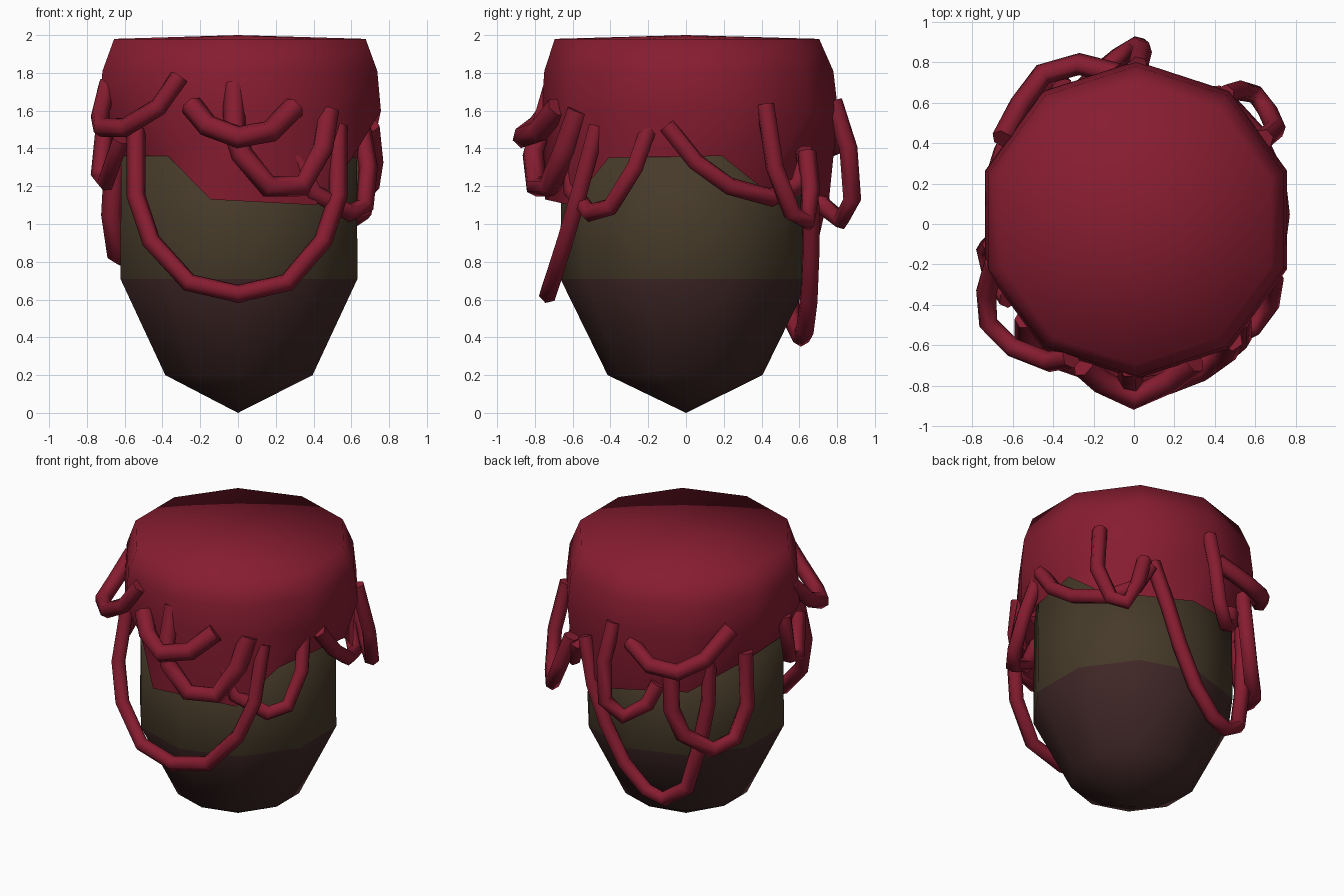
import bpy
from math import cos, sin, radians

SIDES = 10

default_cube = bpy.data.objects.get("Cube")
if default_cube:
    bpy.data.objects.remove(default_cube, do_unlink=True)


def make_material(name, color):
    material = bpy.data.materials.new(name)
    material.use_nodes = True
    material.diffuse_color = (*color, 1)
    shader = next(n for n in material.node_tree.nodes if n.type == 'BSDF_PRINCIPLED')
    shader.inputs["Base Color"].default_value = (*color, 1)
    return material


crimson = make_material("crimson", (0.242, 0.012, 0.03))
olive = make_material("dark olive", (0.061, 0.042, 0.022))
brown = make_material("dark brown", (0.051, 0.02, 0.02))


def polar(radius, degrees, z, center=(0, 0)):
    angle = radians(degrees)
    return (center[0] + radius * cos(angle), center[1] + radius * sin(angle), z)


def ring_angles():
    return [18 + 360 / SIDES * i for i in range(SIDES)]


def skin(name, rings, materials, start_tip=None, end_tip=None):
    """Joins rings of equal size, listed from low to high, with optional end points."""
    verts = [p for ring in rings for p in ring]
    faces = []
    for r in range(len(rings) - 1):
        for i in range(SIDES):
            j = (i + 1) % SIDES
            low, high = r * SIDES, (r + 1) * SIDES
            faces.append((low + i, low + j, high + j, high + i))
    last = (len(rings) - 1) * SIDES
    if start_tip:
        verts.append(start_tip)
        faces += [(len(verts) - 1, (i + 1) % SIDES, i) for i in range(SIDES)]
    if end_tip:
        verts.append(end_tip)
        faces += [(last + i, last + (i + 1) % SIDES, len(verts) - 1) for i in range(SIDES)]
    mesh = bpy.data.meshes.new(name)
    mesh.from_pydata(verts, [], faces)
    for material in materials:
        mesh.materials.append(material)
    mesh.shade_smooth()
    obj = bpy.data.objects.new(name, mesh)
    bpy.context.collection.objects.link(obj)
    return obj


def strand(name, points, thickness=0.05):
    """A round cord that follows a bent path."""
    curve = bpy.data.curves.new(name, 'CURVE')
    curve.dimensions = '3D'
    curve.bevel_depth = thickness
    curve.bevel_resolution = 1
    curve.use_fill_caps = True
    spline = curve.splines.new('POLY')
    spline.points.add(len(points) - 1)
    for target, point in zip(spline.points, points):
        target.co = (*point, 1)
    spline.use_smooth = True
    curve.materials.append(crimson)
    obj = bpy.data.objects.new(name, curve)
    bpy.context.collection.objects.link(obj)


# Tapered body: brown pointed base, olive upper band
body_profile = [(0.41, 0.2), (0.66, 0.71), (0.655, 1.45)]
body_rings = [[polar(r, a, z, (0.005, -.005)) for a in ring_angles()] for r, z in body_profile]
body = skin("body", body_rings, [olive, brown], (0, 0, 0), (0, 0, 1.5))
for face in body.data.polygons:
    face.material_index = 1 if face.center.z < 0.71 else 0

# Cap with an uneven hem that hangs lower and wider at the front and back:
# (radius, angle, height) for each side
hem = [(.73, 15, 1.36), (.74, 33, 1.19), (.77, 80, 1.14), (.74, 126, 1.2),
       (.665, 162, 1.34), (.665, 198, 1.36), (.665, 236, 1.36),
       (.76, 259, 1.13), (.74, 304, 1.1), (.73, 326, 1.35)]
cap_rings = [[polar(r, a, z) for r, a, z in hem]]
for radius, z, shift in [(0.785, 1.6, .02), (0.765, 1.81, .015), (0.7, 1.98, .005)]:
    cap_rings.append([polar(radius, a, z, (0.01, shift)) for a in ring_angles()])
skin("cap", cap_rings, [crimson], end_tip=(0, 0, 2))

# Hanging loops on the front
strand("front_long_loop", [
    (-.54, -.47, 1.5), (-.54, -.57, 1.15), (-.46, -.64, .91), (-.26, -.71, .69),
    (0, -.73, .63), (.26, -.71, .69), (.45, -.64, .91), (.53, -.57, 1.15),
    (.53, -.47, 1.52)])
strand("front_center_loop", [
    (-.25, -.7, 1.63), (-.16, -.78, 1.52), (0, -.86, 1.46),
    (.17, -.78, 1.49), (.3, -.68, 1.62)], 0.06)
strand("front_hook_loop", [
    (-.02, -.7, 1.74), (-.02, -.77, 1.5), (.02, -.81, 1.37), (.16, -.79, 1.2),
    (.34, -.72, 1.2), (.45, -.64, 1.4), (.48, -.57, 1.6)], 0.06)
strand("front_right_loop", [
    (-.31, -.66, 1.78), (-.42, -.68, 1.62), (-.6, -.61, 1.51),
    (-.72, -.49, 1.51), (-.73, -.34, 1.58), (-.69, -.2, 1.74)], 0.052)

# Hanging loops on the sides
strand("left_front_loop", [
    (.31, -.6, 1.36), (.4, -.6, 1.17), (.59, -.51, 1.06), (.67, -.4, 1.09),
    (.69, -.27, 1.3), (.65, -.19, 1.53)])
strand("left_swag", [
    (.7, -.1, 1.52), (.72, .05, 1.33), (.7, .23, 1.2),
    (.6, .45, 1.14), (.47, .59, 1.2), (.4, .64, 1.35)])
strand("left_back_loop", [
    (.64, .42, 1.63), (.7, .47, 1.3), (.66, .56, 1.06),
    (.6, .64, 1.01), (.52, .66, 1.18), (.45, .64, 1.38)])
strand("right_short_loop", [
    (-.7, -.1, 1.55), (-.73, -.12, 1.26), (-.7, -.25, 1.22), (-.62, -.37, 1.45)])
strand("right_back_loop", [
    (-.35, .67, 1.4), (-.37, .69, 1.1), (-.43, .65, .92), (-.57, .52, .8),
    (-.64, .37, .84), (-.67, .27, 1.05), (-.65, .26, 1.42)], 0.055)

# Hanging loops on the back
strand("back_long_loop", [
    (.36, .62, 1.4), (.27, .66, 1.1), (.17, .66, .85), (.03, .65, .6),
    (-.13, .63, .44), (-.25, .61, .4), (-.4, .56, .5), (-.47, .52, .8),
    (-.51, .48, 1.1), (-.51, .47, 1.4)])
strand("back_center_loop", [
    (.02, .78, 1.65), (.04, .86, 1.4), (.02, .88, 1.13),
    (-.08, .82, 1.02), (-.2, .72, 1.1), (-.25, .67, 1.24)])
strand("back_upper_loop", [
    (-.08, .74, 1.52), (-.27, .79, 1.42), (-.45, .74, 1.4),
    (-.56, .59, 1.46), (-.65, .42, 1.64)], 0.055)
